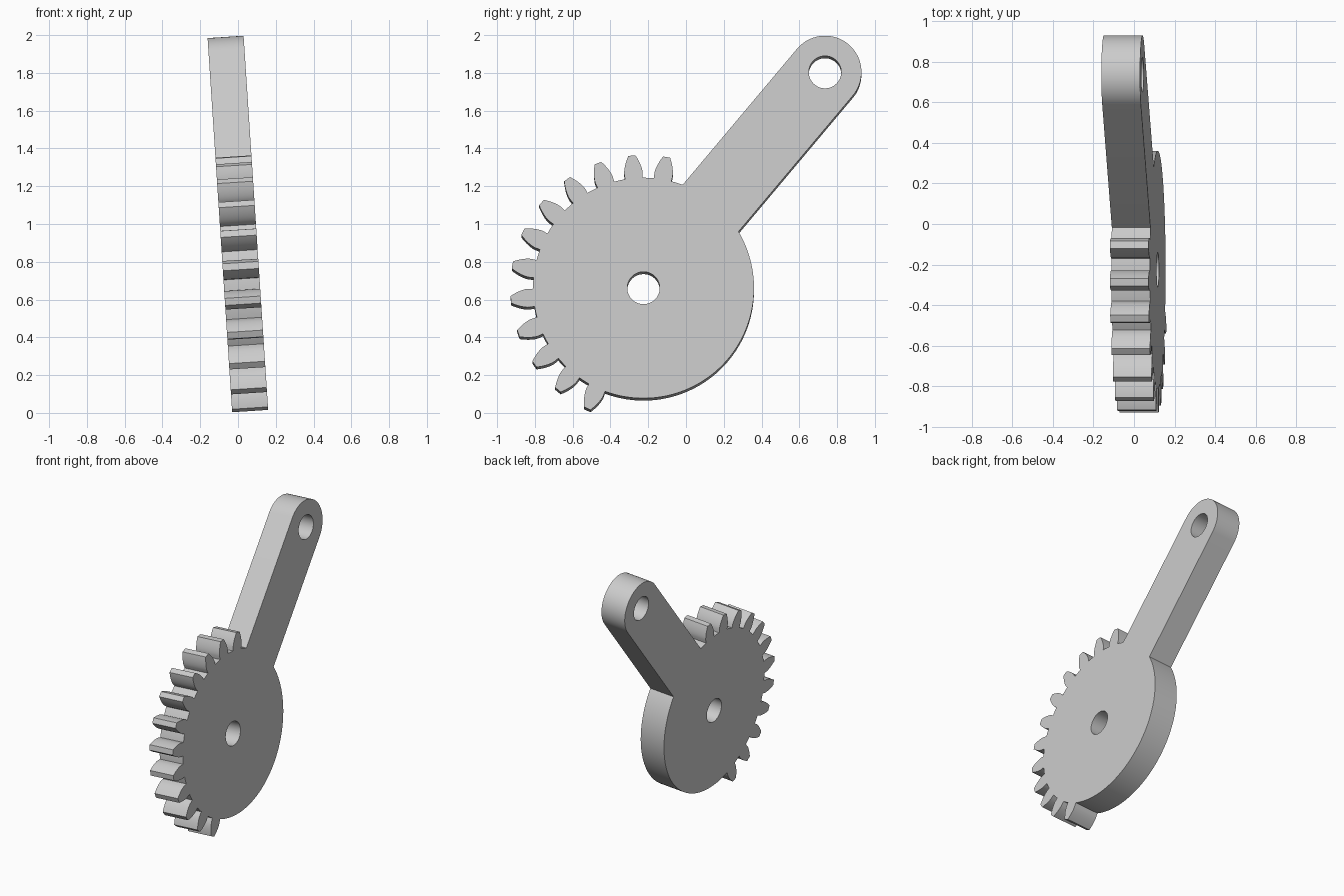
import bpy
import bmesh
from math import radians, degrees, sqrt, acos, asin, tan, sin, cos, pi
from mathutils import Matrix, Vector

if "Cube" in bpy.data.objects:
    bpy.data.objects.remove(bpy.data.objects["Cube"])

# Dimensions
TEETH_FULL = 24
TEETH_CUT = 12
R_PITCH, R_ROOT, R_TIP = 0.65, 0.585, 0.705
R_BASE = R_PITCH * cos(radians(20))
ARM_ANGLE, ARM_LENGTH, ARM_HALF = 50, 1.495, 0.193
HOLE_R = 0.086
THICKNESS = 0.191
TILT = radians(-3.76)


def polar(r, deg, centre=(0, 0)):
    a = radians(deg)
    return (centre[0] + r * cos(a), centre[1] + r * sin(a))


def arc(r, start, end, n, centre=(0, 0)):
    return [polar(r, start + (end - start) * i / n, centre) for i in range(n + 1)]


def tooth_half_angle(r):
    """Half the angular width of an involute tooth at radius r, in degrees."""
    def inv(a):
        return tan(a) - a
    a = acos(min(1, R_BASE / r))
    return degrees(pi / (2 * TEETH_FULL) + inv(radians(20)) - inv(a))


def tooth(centre_deg):
    radii = [R_ROOT] + [R_BASE + (R_TIP - R_BASE) * i / 7 for i in range(8)]
    right = [polar(r, centre_deg - tooth_half_angle(r)) for r in radii]
    left = [polar(r, centre_deg + tooth_half_angle(r)) for r in reversed(radii)]
    return right + [polar(R_TIP, centre_deg)] + left


# Outline: rounded arm end, toothed sector, plain rim
arm_end = polar(ARM_LENGTH, ARM_ANGLE)
joint = degrees(asin(ARM_HALF / R_ROOT))
pitch = 360 / TEETH_FULL
root_half = tooth_half_angle(R_ROOT)
first = ARM_ANGLE + 30

outline = arc(ARM_HALF, ARM_ANGLE - 90, ARM_ANGLE + 90, 40, arm_end)
cursor = ARM_ANGLE + joint
for i in range(TEETH_CUT):
    mid = first + pitch * i
    outline += arc(R_ROOT, cursor, mid - root_half, 4)[:-1]
    outline += tooth(mid)[:-1]
    cursor = mid + root_half
outline += arc(R_ROOT, cursor, 360 + ARM_ANGLE - joint, 72)

holes = [arc(HOLE_R, 0, 360, 48, c)[:-1] for c in ((0, 0), arm_end)]

# Flat face with holes, extruded to a plate
bm = bmesh.new()
for loop in [outline] + holes:
    verts = [bm.verts.new((-THICKNESS / 2, y, z)) for y, z in loop]
    for a, b in zip(verts, verts[1:] + verts[:1]):
        bm.edges.new((a, b))
bmesh.ops.triangle_fill(bm, edges=bm.edges[:], use_beauty=True, use_dissolve=False,
                        normal=(1, 0, 0))
ext = bmesh.ops.extrude_face_region(bm, geom=bm.faces[:], use_keep_orig=True)
moved = [v for v in ext["geom"] if isinstance(v, bmesh.types.BMVert)]
bmesh.ops.translate(bm, verts=moved, vec=(THICKNESS, 0, 0))
bmesh.ops.recalc_face_normals(bm, faces=bm.faces[:])

# Lean the plate and place the pivot hole
bm.transform(Matrix.Translation(Vector((0.022, -0.225, 0.655))) @ Matrix.Rotation(TILT, 4, "Y"))
mesh = bpy.data.meshes.new("sector_gear_arm")
bm.to_mesh(mesh)
bm.free()
gear = bpy.data.objects.new("sector_gear_arm", mesh)
bpy.context.collection.objects.link(gear)

# Grey finish
grey = bpy.data.materials.new("plain grey")
grey.use_nodes = True
colour = (0.6, 0.6, 0.6, 1)
grey.diffuse_color = colour
grey.node_tree.nodes["Principled BSDF"].inputs["Base Color"].default_value = colour
mesh.materials.append(grey)

bpy.ops.object.select_all(action="DESELECT")
gear.select_set(True)
bpy.context.view_layer.objects.active = gear
bpy.ops.object.shade_smooth_by_angle(angle=radians(25))
